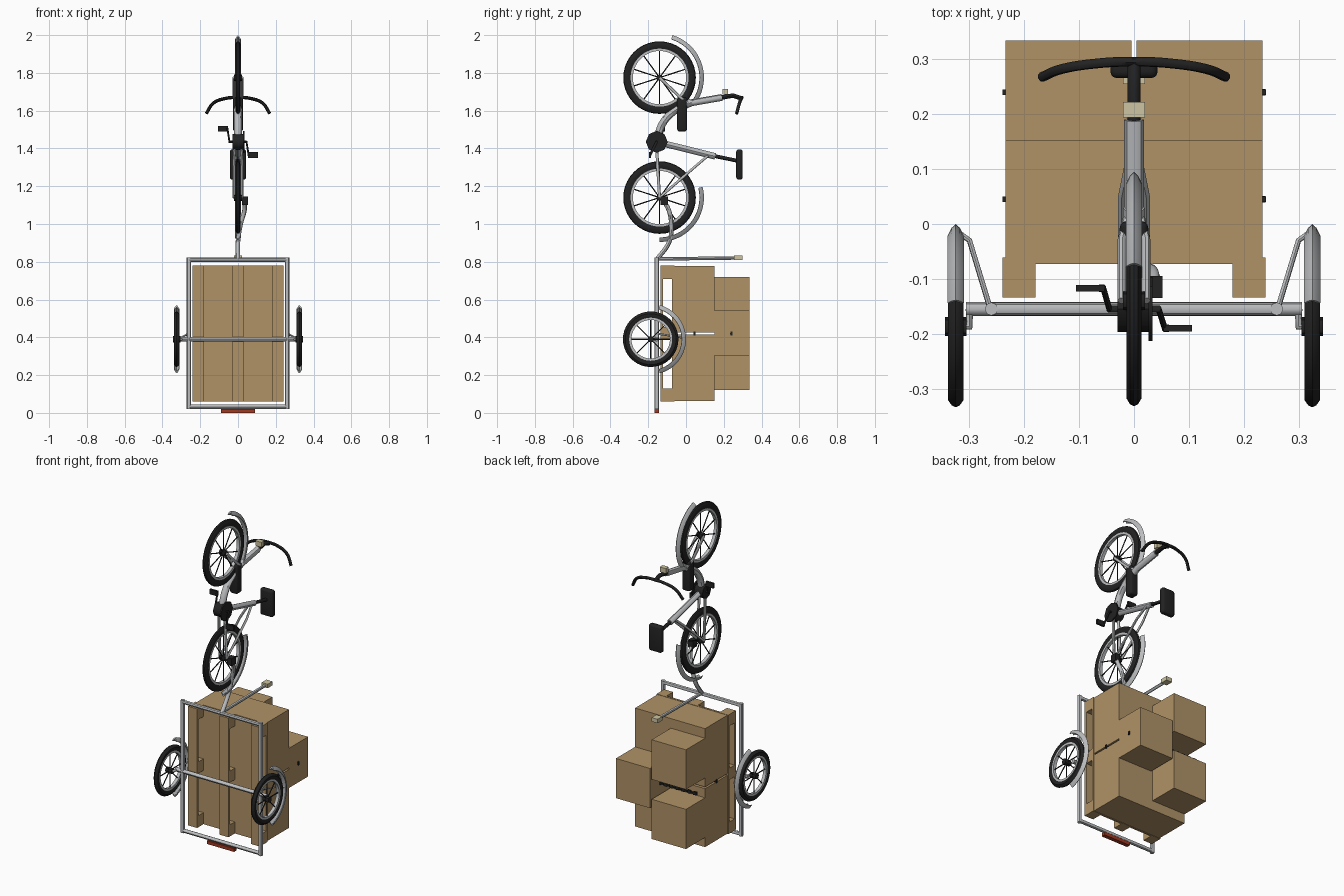
import bpy, bmesh, math
from mathutils import Vector

if "Cube" in bpy.data.objects:
    bpy.data.objects.remove(bpy.data.objects["Cube"])

def mat(name, c):
    m = bpy.data.materials.new(name)
    m.diffuse_color = (*c, 1)
    m.use_nodes = True
    m.node_tree.nodes["Principled BSDF"].inputs["Base Color"].default_value = m.diffuse_color
    return m

GREY = mat("metal grey", (0.50, 0.51, 0.52))
BLACK = mat("rubber black", (0.016, 0.016, 0.016))
BROWN = mat("cardboard brown", (0.44, 0.29, 0.135))
RED = mat("reflector red", (0.35, 0.04, 0.015))
CREAM = mat("lamp cream", (0.62, 0.56, 0.36))

def add(name, me, m, angle=35):
    me.materials.clear()
    me.materials.append(m)
    me.shade_smooth()
    me.set_sharp_from_angle(angle=math.radians(angle))
    ob = bpy.data.objects.new(name, me)
    bpy.context.collection.objects.link(ob)
    return ob

def finish(name, bm, m, angle=35):
    bmesh.ops.recalc_face_normals(bm, faces=bm.faces)
    me = bpy.data.meshes.new(name)
    bm.to_mesh(me)
    bm.free()
    return add(name, me, m, angle)

def boxes(name, m, spans, bevel=0.0):
    """Boxes given as (x0, x1, y0, y1, z0, z1), joined in one object."""
    bm = bmesh.new()
    for x0, x1, y0, y1, z0, z1 in spans:
        for v in bmesh.ops.create_cube(bm, size=1)["verts"]:
            v.co = (x0 + (v.co.x + .5) * (x1 - x0), y0 + (v.co.y + .5) * (y1 - y0),
                    z0 + (v.co.z + .5) * (z1 - z0))
    if bevel:
        bmesh.ops.bevel(bm, geom=bm.edges[:], offset=bevel, segments=3, affect='EDGES', profile=.5)
    return finish(name, bm, m)

def tube(name, m, r, paths, smooth=False):
    """Round tubes along straight or smoothly curved paths."""
    cu = bpy.data.curves.new(name, 'CURVE')
    cu.dimensions = '3D'
    cu.bevel_depth = r
    cu.bevel_resolution = 2
    cu.resolution_u = 6
    cu.use_fill_caps = True
    for pts in paths:
        if smooth:
            s = cu.splines.new('BEZIER')
            s.bezier_points.add(len(pts) - 1)
            for p, co in zip(s.bezier_points, pts):
                p.co = co
                p.handle_left_type = p.handle_right_type = 'AUTO'
        else:
            s = cu.splines.new('POLY')
            s.points.add(len(pts) - 1)
            for p, co in zip(s.points, pts):
                p.co = (*co, 1)
    tmp = bpy.data.objects.new("tmp", cu)
    bpy.context.collection.objects.link(tmp)
    bpy.context.view_layer.update()
    me = bpy.data.meshes.new_from_object(tmp.evaluated_get(bpy.context.evaluated_depsgraph_get()))
    bpy.data.objects.remove(tmp)
    me.name = name
    return add(name, me, m, 45)

def ring(name, m, c, profile, segs=40, a0=0, a1=360):
    """Sweep a closed (x, radius) profile around the x axis through c."""
    bm = bmesh.new()
    full = a1 - a0 >= 360
    loops = []
    for i in range(segs if full else segs + 1):
        a = math.radians(a0 + (a1 - a0) * i / segs)
        loops.append([bm.verts.new((c[0] + x, c[1] + r * math.cos(a), c[2] + r * math.sin(a)))
                      for x, r in profile])
    n = len(profile)
    for i in range(segs):
        p, q = loops[i], loops[(i + 1) % len(loops)]
        for j in range(n):
            bm.faces.new((p[j], p[(j + 1) % n], q[(j + 1) % n], q[j]))
    if not full:
        bm.faces.new(loops[0])
        bm.faces.new(loops[-1])
    return finish(name, bm, m)

def disc(name, m, c, r, half):
    tube(name, m, r, [[(c[0] - half, c[1], c[2]), (c[0] + half, c[1], c[2])]])

def wheel(name, c, r, t, spokes, w=.014):
    i = r - t
    ring(name + "_tyre", BLACK, c, [(-w * .5, r - .003), (0, r), (w * .5, r - .003), (w, r - t * .35),
         (w, r - t * .65), (w * .6, i), (-w * .6, i), (-w, r - t * .65), (-w, r - t * .35)])
    ring(name + "_rim", GREY, c, [(-w * .7, i + .004), (w * .7, i + .004), (w * .7, i - .009), (-w * .7, i - .009)])
    disc(name + "_hub", BLACK, c, .017, .02)
    tube(name + "_spokes", BLACK, .0032,
         [[c, (c[0], c[1] + i * math.cos(a), c[2] + i * math.sin(a))]
          for a in (2 * math.pi * k / spokes + math.pi / 2 for k in range(spokes))])

def fender(name, c, r, a0, a1, w=.015):
    ring(name, GREY, c, [(-w, r - .022), (-w * .5, r - .007), (0, r), (w * .5, r - .007), (w, r - .022),
         (w * .8, r - .024), (0, r - .010), (-w * .8, r - .024)], 24, a0, a1)

# Trailer frame
Y = -.155
tube("trailer_side_rails", GREY, .012, [[(s * .26, Y, .02), (s * .26, Y, .822)] for s in (-1, 1)])
tube("trailer_cross_bars", GREY, .0115, [[(-.26, Y, z), (.26, Y, z)] for z in (.032, .81)])
tube("trailer_axle", GREY, .0125, [[(-.306, Y, .39), (.306, Y, .39)]])
boxes("rear_reflector", RED, [(-.09, .09, Y - .012, Y + .012, 0, .02)])
tube("trailer_lamp_post", GREY, .009, [[(0, Y, .815), (0, .26, .82)]])
boxes("trailer_lamp", CREAM, [(-.02, .02, .255, .30, .81, .834)])

# Trailer wheels and fenders
for side, s in (("left", -1), ("right", 1)):
    c = (s * .325, -.187, .39)
    wheel(side + "_trailer_wheel", c, .147, .036, 8)
    fender(side + "_trailer_fender", c, .187, -75, 75)
    tube(side + "_wheel_mount", GREY, .007, [[(s * .30, Y, .39), (s * .30, -.187, .39), c]])
    tube(side + "_fender_stay", GREY, .005, [[(s * .262, Y, .42), (s * .30, -.03, .40), (s * .325, -.012, .395)]])

# Pallet: bottom boards, blocks and deck
cols = [(-.24, -.18), (-.03, .03), (.18, .24)]
boxes("pallet_bottom_boards", BROWN, [(a, b, -.134, -.121, .06, .78) for a, b in cols])
boxes("pallet_blocks", BROWN, [(a, b, -.121, -.073, z, z + .07) for a, b in cols for z in (.06, .385, .71)])
boxes("pallet_deck", BROWN, [(-.24, .24, -.073, -.061, .06, .78)])

# Cardboard boxes
boxes("large_cartons", BROWN, [(-.234, .234, -.061, .152, .062, .415), (-.234, .234, -.061, .152, .425, .778)])
boxes("small_cartons", BROWN, [(-.234, -.005, .152, .335, .12, .36), (-.234, -.005, .152, .335, .48, .72),
                               (.005, .234, .152, .335, .303, .543)])

# Chains holding the load
for n, y in (("lower", .045), ("upper", .24)):
    links = []
    for k in range(24):
        x = -.24 + k * .02
        h, d = ((.010, .005), (.004, .006))[k % 2]
        links.append((x, x + .02, y - d, y + d, .42 - h, .42 + h))
    links.append((.232, .241, y - .005, y + .005, .41, .43))
    boxes(n + "_load_chain", BLACK, links)

# Bicycle wheels and fenders
REAR, FRONT = (0, -.14, 1.14), (0, -.14, 1.775)
wheel("rear_wheel", REAR, .192, .042, 10)
wheel("front_wheel", FRONT, .192, .042, 10)
fender("rear_fender", REAR, .235, -90, 14)
fender("front_fender", FRONT, .235, -35, 73)

# Bicycle frame
BB = (0, -.155, 1.435)
tube("main_tube", GREY, .020, [[BB, (0, -.125, 1.53), (0, -.06, 1.60), (0, .03, 1.645)]], True)
tube("seat_tube", GREY, .017, [[BB, (0, .155, 1.358)]])
tube("head_tube", GREY, .018, [[(0, 0, 1.637), (0, .19, 1.67)]])
for side, s in (("left", -1), ("right", 1)):
    hub = (s * .022, REAR[1], REAR[2])
    tube(side + "_chain_stay", GREY, .008, [[(s * .018, -.155, 1.41), (s * .022, -.15, 1.30), hub]])
    tube(side + "_seat_stay", GREY, .007, [[(s * .008, .12, 1.365), (s * .022, .05, 1.305), hub]])
    tube(side + "_fork_blade", GREY, .008, [[(s * .012, .012, 1.638), (s * .022, -.03, 1.67),
                                             (s * .022, FRONT[1], FRONT[2])]])

# Saddle, battery, handlebar and headlamp
tube("seat_post", BLACK, .010, [[(0, .14, 1.362), (0, .285, 1.332)]])
boxes("saddle", BLACK, [(-.043, .043, .266, .300, 1.235, 1.395)], .012)
boxes("battery", BLACK, [(-.026, .026, -.047, .005, 1.49, 1.67)], .012)
tube("handlebar_stem", BLACK, .012, [[(0, .18, 1.668), (0, .25, 1.68), (0, .292, 1.665)]])
tube("handlebar", BLACK, .009, [[(-.168, .268, 1.585), (-.13, .283, 1.64), (-.065, .293, 1.665), (0, .296, 1.67),
                                 (.065, .293, 1.665), (.13, .283, 1.64), (.168, .268, 1.585)]], True)
boxes("headlamp", CREAM, [(-.02, .02, .194, .222, 1.685, 1.715)])

# Motor, chainring, cranks and pedals
disc("motor", BLACK, BB, .042, .03)
disc("chainring", BLACK, (.03, BB[1], BB[2]), .058, .004)
for side, s, y, z in (("left", -1, -.117, 1.505), ("right", 1, -.190, 1.365)):
    tube(side + "_crank", BLACK, .007, [[(0, BB[1], BB[2]), (s * .045, BB[1], BB[2]), (s * .056, y, z), (s * .064, y, z)]])
    boxes(side + "_pedal", BLACK, [(s * .08 - .026, s * .08 + .026, y - .006, y + .006, z - .015, z + .015)])

# Hitch arm joining the trailer to the rear hub
tube("hitch_arm", GREY, .012, [[(0, Y, .81), (0, -.087, .91), (.014, -.078, 1.0),
                                (.034, -.09, 1.07), (.036, -.115, 1.12)]], True)
boxes("hitch_coupling", BLACK, [(.020, .052, -.135, -.095, 1.10, 1.145)])
